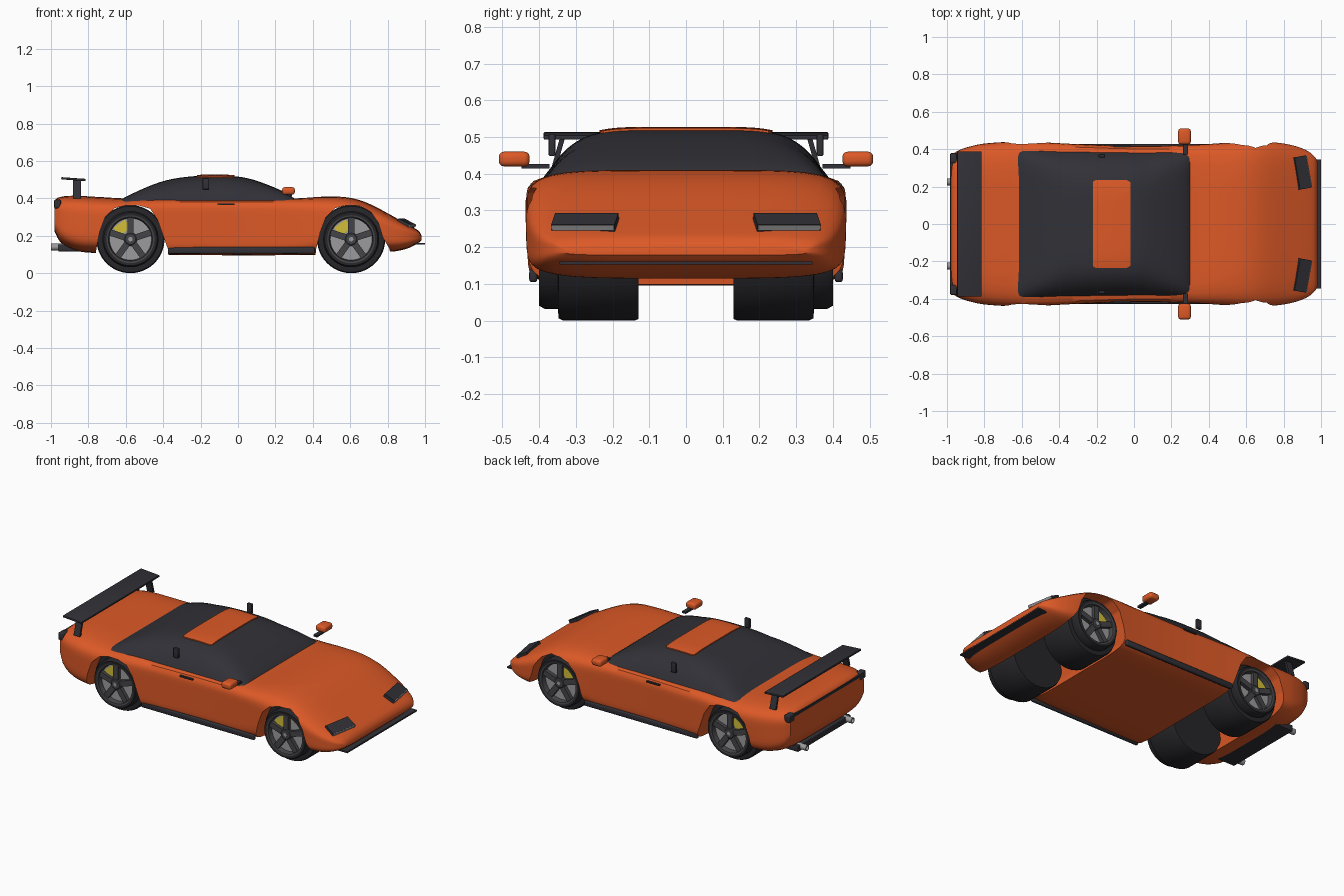
import bpy, bmesh, math
from mathutils import Matrix, Vector

if "Cube" in bpy.data.objects:
    bpy.data.objects.remove(bpy.data.objects["Cube"])


def material(name, r, g, b):
    m = bpy.data.materials.new(name)
    m.use_nodes = True
    m.diffuse_color = (r, g, b, 1)
    m.node_tree.nodes["Principled BSDF"].inputs["Base Color"].default_value = (r, g, b, 1)
    return m


ORANGE = material("orange paint", 0.72, 0.1, 0.02)
DARK = material("dark trim", 0.03, 0.03, 0.038)
TYRE = material("tyre rubber", 0.02, 0.02, 0.024)
RIM = material("rim grey", 0.06, 0.06, 0.065)
SILVER = material("silver", 0.33, 0.33, 0.34)
YELLOW = material("caliper yellow", 0.65, 0.52, 0.04)


def finish(name, bm, mats, angle=35):
    bmesh.ops.recalc_face_normals(bm, faces=bm.faces)
    mesh = bpy.data.meshes.new(name)
    bm.to_mesh(mesh)
    bm.free()
    for m in mats:
        mesh.materials.append(m)
    ob = bpy.data.objects.new(name, mesh)
    bpy.context.collection.objects.link(ob)
    mesh.shade_smooth()
    mesh.set_sharp_from_angle(angle=math.radians(angle))
    return ob


def box(name, centre, size, mat, rot=(0, 0, 0), bevel=0.0, shear=0.0):
    bm = bmesh.new()
    bmesh.ops.create_cube(bm, size=1)
    for v in bm.verts:
        v.co = Vector(v.co[i] * size[i] for i in range(3))
        v.co.y += shear * v.co.z
    if bevel:
        bmesh.ops.bevel(bm, geom=bm.edges[:], offset=bevel, segments=3, profile=0.5, affect='EDGES')
    ob = finish(name, bm, [mat])
    ob.location, ob.rotation_euler = centre, rot
    return ob


def curve(keys, x):
    """Smooth interpolation through (x, value) keys."""
    if x <= keys[0][0]:
        return keys[0][1]
    if x >= keys[-1][0]:
        return keys[-1][1]

    def slope(i):
        a, b = keys[max(i - 1, 0)], keys[min(i + 1, len(keys) - 1)]
        return (b[1] - a[1]) / (b[0] - a[0])
    i = max(k for k in range(len(keys) - 1) if keys[k][0] <= x)
    (x0, a), (x1, b) = keys[i], keys[i + 1]
    d = x1 - x0
    t = (x - x0) / d
    return ((2 * t**3 - 3 * t**2 + 1) * a + (t**3 - 2 * t**2 + t) * d * slope(i)
            + (3 * t**2 - 2 * t**3) * b + (t**3 - t**2) * d * slope(i + 1))


def loft(bm, rings, closed):
    rows = [[bm.verts.new(p) for p in ring] for ring in rings]
    n = len(rows[0])
    for a, b in zip(rows, rows[1:]):
        for j in range(n if closed else n - 1):
            k = (j + 1) % n
            bm.faces.new((a[j], a[k], b[k], b[j]))
    return rows


# Body shell: rounded sections lofted from tail to nose
TOP = [(-0.98, 0.385), (-0.965, 0.403), (-0.9, 0.414), (-0.75, 0.408), (-0.6, 0.4), (0.3, 0.4), (0.48, 0.41),
       (0.6, 0.403), (0.7, 0.372), (0.85, 0.293), (0.94, 0.243), (0.97, 0.222), (0.982, 0.2)]
BOTTOM = [(-0.98, 0.22), (-0.95, 0.165), (-0.88, 0.125), (-0.8, 0.11), (-0.37, 0.098), (0.42, 0.098),
          (0.82, 0.115), (0.9, 0.13), (0.96, 0.158), (0.982, 0.178)]
WIDTH = [(-0.98, 0.365), (-0.95, 0.387), (-0.9, 0.408), (-0.8, 0.43), (-0.6, 0.44), (-0.3, 0.427), (0, 0.417),
         (0.3, 0.422), (0.6, 0.44), (0.75, 0.436), (0.85, 0.42), (0.93, 0.39), (0.97, 0.355), (0.982, 0.33)]
SQUARE = [(-0.98, 5), (-0.65, 5.5), (-0.4, 9), (0.25, 9), (0.5, 5.5), (0.98, 4.5)]


def body_section(x, n=72):
    top, low, w, e = (curve(k, x) for k in (TOP, BOTTOM, WIDTH, SQUARE))
    ring = []
    for i in range(n):
        a = math.tau * (i + 0.5) / n
        c, s = math.cos(a), math.sin(a)
        r = (abs(c)**e + abs(s)**e)**(-1 / e)
        ring.append((x, w * c * r, (top + low) / 2 + (top - low) / 2 * s * r))
    return ring


bm = bmesh.new()
stations = [-0.98, -0.975, -0.965] + [-0.95 + 0.0237 * i for i in range(81)] + [0.96, 0.97, 0.977, 0.982]
rows = loft(bm, [body_section(x) for x in stations], True)
bm.faces.new(rows[0])
bm.faces.new(rows[-1])
body = finish("body_shell", bm, [ORANGE])

# Wheel arches cut across the full width
ARCHES = {
    "tail": [(-0.775, 0.0), (-0.757, 0.13), (-0.74, 0.22), (-0.71, 0.3), (-0.66, 0.348), (-0.6, 0.362),
             (-0.53, 0.362), (-0.47, 0.345), (-0.43, 0.285), (-0.4, 0.2), (-0.375, 0.13), (-0.365, 0.0)],
    "nose": [(0.405, 0.0), (0.418, 0.13), (0.44, 0.22), (0.47, 0.3), (0.52, 0.348), (0.58, 0.363),
             (0.65, 0.36), (0.71, 0.328), (0.75, 0.27), (0.775, 0.19), (0.81, 0.13), (0.83, 0.0)],
}
for key, outline in ARCHES.items():
    bm = bmesh.new()
    rows = loft(bm, [[(x, y, z) for x, z in outline] for y in (-0.6, 0.6)], True)
    bm.faces.new(rows[0])
    bm.faces.new(rows[1])
    cutter = finish(key + "_arch_cutter", bm, [ORANGE])
    cutter.hide_render = True
    mod = body.modifiers.new(key + "_arch", 'BOOLEAN')
    mod.operation, mod.solver, mod.object = 'DIFFERENCE', 'EXACT', cutter
    bpy.context.view_layer.objects.active = body
    bpy.ops.object.modifier_apply(modifier=mod.name)
    bpy.data.objects.remove(cutter)
body.data.shade_smooth()
body.data.set_sharp_from_angle(angle=math.radians(35))

# Cabin canopy and the roof panel that follows it
ROOF = [(-0.635, 0.388), (-0.6, 0.408), (-0.5, 0.455), (-0.4, 0.492), (-0.3, 0.512), (-0.18, 0.521), (-0.03, 0.519),
        (0.07, 0.503), (0.2, 0.456), (0.28, 0.416), (0.31, 0.39)]
CABIN_W = [(-0.635, 0.405), (-0.3, 0.395), (0, 0.39), (0.31, 0.395)]


def roof_point(x, t, lift=0.0):
    h = curve(ROOF, x) - 0.37
    p = 5.5 + 9 * max(0, 1 - h / 0.13)
    return (x, curve(CABIN_W, x) * t, 0.37 + h * (1 - abs(t)**p) + lift)


bm = bmesh.new()
ts = [math.sin(math.pi / 2 * i / 20) for i in range(-20, 21)]
loft(bm, [[roof_point(-0.635 + 0.945 * i / 48, t) for t in ts] for i in range(49)], False)
finish("cabin_canopy", bm, [DARK], 60)

bm = bmesh.new()
panel = []
for i in range(13):
    x = -0.22 + 0.2 * i / 12
    half = 0.6 - (0.025 if i in (0, 12) else 0)
    panel.append([roof_point(x, half * j / 10, 0.006) for j in range(-10, 11)])
loft(bm, panel, False)
edge = bmesh.ops.extrude_face_region(bm, geom=bm.faces[:])["geom"]
bmesh.ops.translate(bm, verts=[g for g in edge if isinstance(g, bmesh.types.BMVert)], vec=(0, 0, -0.015))
finish("roof_panel", bm, [ORANGE])


# Wheels
def lathe(name, profile, centre, mats, axis='Y', n=48):
    """Spin (radius, depth, material) points round the y or x axis."""
    bm = bmesh.new()
    rows = loft(bm, [[(r * math.cos(math.tau * i / n), d, r * math.sin(math.tau * i / n)) for i in range(n)]
                     for r, d, _ in profile], True)
    bm.faces.ensure_lookup_table()
    for k, (_, _, m) in enumerate(profile[:-1]):
        for f in bm.faces[k * n:(k + 1) * n]:
            f.material_index = m
    bm.faces.new(rows[0]).material_index = profile[0][2]
    bm.faces.new(rows[-1]).material_index = profile[-1][2]
    if axis == 'X':
        bmesh.ops.rotate(bm, verts=bm.verts, matrix=Matrix.Rotation(math.pi / 2, 3, 'Z'))
    ob = finish(name, bm, mats)
    ob.location = centre
    return ob


WHEEL = [(0.178, 0.13, 0), (0.182, 0.14, 0), (0.182, 0.335, 0), (0.176, 0.347, 0), (0.15, 0.349, 0), (0.15, 0.385, 0),
         (0.142, 0.4, 0), (0.128, 0.4, 1), (0.118, 0.397, 1), (0.112, 0.368, 2)]
for side, s in (("right", -1), ("left", 1)):
    for end, wx in (("tail", -0.575), ("nose", 0.605)):
        tag = f"{end}_{side}_"
        lathe(tag + "wheel", [(r, s * d, m) for r, d, m in WHEEL], (wx, 0, 0.182), [TYRE, RIM, SILVER])

        def on_wheel(part, radius, angle, depth, size, mat):
            a = math.radians(angle)
            box(tag + part, (wx + radius * math.cos(a), s * depth, 0.182 + radius * math.sin(a)), size, mat, (0, -a, 0))
        for k in range(5):
            on_wheel(f"spoke_{k + 1}", 0.068, 90 + 72 * k, 0.379, (0.094, 0.024, 0.034), RIM)
        on_wheel("caliper", 0.075, 126, 0.369, (0.055, 0.008, 0.075), YELLOW)
        lathe(tag + "hub", [(0.036, s * 0.365, 0), (0.036, s * 0.388, 0), (0.028, s * 0.394, 0)],
              (wx, 0, 0.182), [RIM], n=24)
        lathe(tag + "hub_cap", [(0.012, s * 0.39, 0), (0.012, s * 0.397, 0)], (wx, 0, 0.182), [SILVER], n=16)

    # Paired side details
    box(side + "_side_skirt", (0.017, s * 0.416, 0.122), (0.785, 0.022, 0.035), DARK, bevel=0.008)
    box(side + "_door_handle", (-0.065, s * 0.417, 0.369), (0.09, 0.012, 0.009), DARK)
    box(side + "_mirror", (0.27, s * 0.468, 0.44), (0.068, 0.084, 0.04), ORANGE, bevel=0.014)
    box(side + "_mirror_stem", (0.275, s * 0.41, 0.42), (0.025, 0.075, 0.012), DARK)
    box(side + "_roof_tab", (-0.172, s * 0.365, 0.478), (0.035, 0.018, 0.06), DARK, bevel=0.004)

    # Headlamps lying on the sloping nose
    tilt = (0, math.radians(27), s * math.radians(10))
    slope = Matrix.Rotation(tilt[2], 3, 'Z') @ Matrix.Rotation(tilt[1], 3, 'Y')
    lamp = Vector((0.9, s * 0.275, 0.268))
    box(side + "_headlamp", lamp, (0.07, 0.175, 0.02), DARK, tilt)
    box(side + "_headlamp_lens", lamp + slope @ Vector((0.036, 0, 0.002)), (0.006, 0.172, 0.014), SILVER, tilt)

    # Tail details
    box(side + "_wing_strut", (-0.86, s * 0.35, 0.45), (0.042, 0.014, 0.1), DARK, shear=-s * 0.28)
    box(side + "_tail_lamp", (-0.965, s * 0.352, 0.37), (0.036, 0.054, 0.046), DARK, bevel=0.006)
    lathe(side + "_exhaust", [(0.012, 0.96, 0), (0.018, 0.9, 0), (0.018, 1.0, 0), (0.013, 1.0, 0), (0.013, 0.975, 1)],
          (0, s * 0.225, 0.14), [SILVER, DARK], 'X', 20)

box("tail_strip", (-0.968, 0, 0.378), (0.032, 0.7, 0.016), DARK)
box("tail_diffuser", (-0.895, 0, 0.135), (0.13, 0.52, 0.038), DARK, bevel=0.004)
box("rear_wing", (-0.88, 0, 0.503), (0.13, 0.775, 0.012), DARK, (0, math.radians(4), 0), bevel=0.003)
box("nose_splitter", (0.94, 0, 0.157), (0.12, 0.69, 0.009), DARK)
